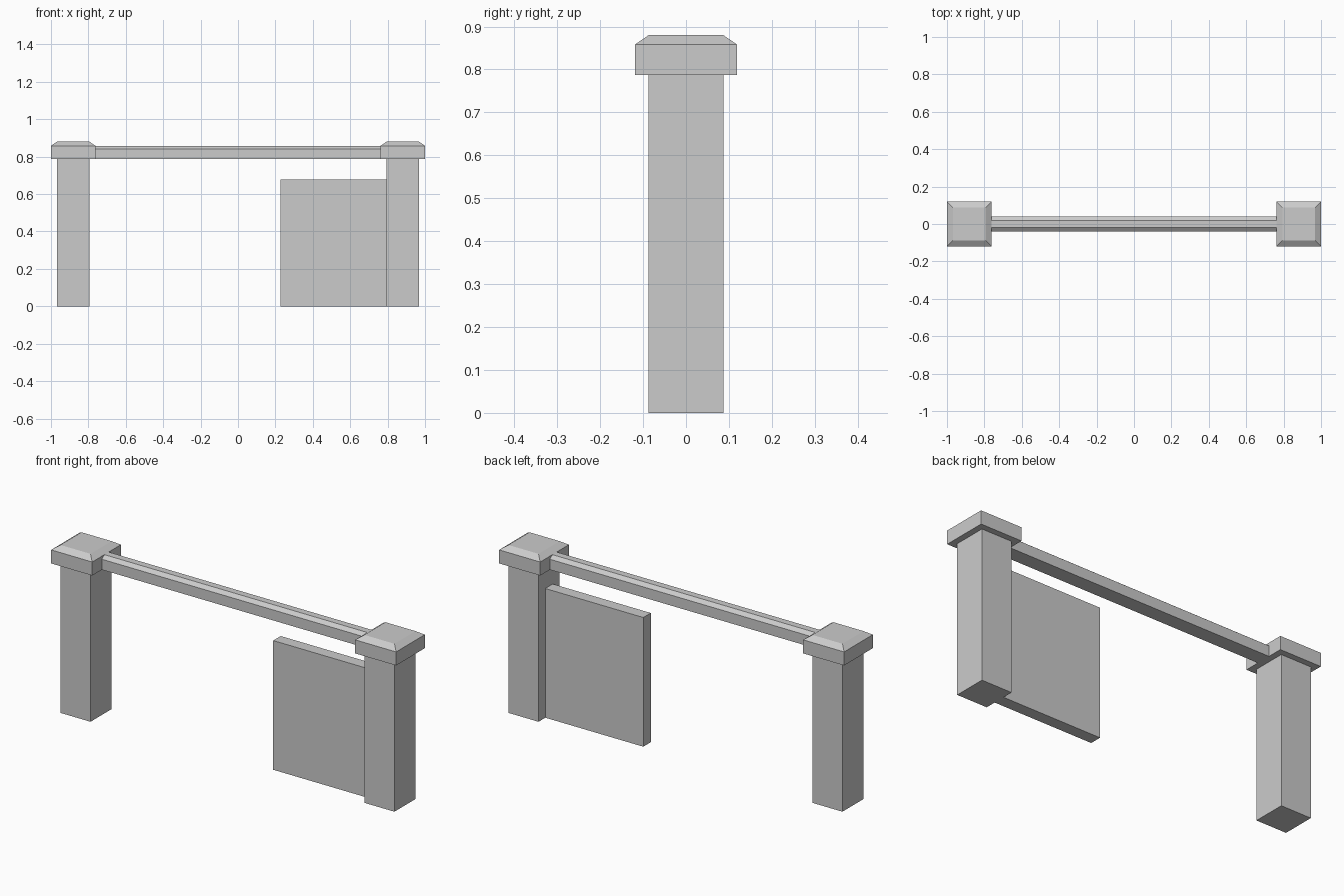
import bpy
import bmesh

if "Cube" in bpy.data.objects:
    bpy.data.objects.remove(bpy.data.objects["Cube"])


def box(name, x0, x1, y0, y1, z0, z1):
    bm = bmesh.new()
    bmesh.ops.create_cube(bm, size=1)
    for v in bm.verts:
        v.co.x = x1 if v.co.x > 0 else x0
        v.co.y = y1 if v.co.y > 0 else y0
        v.co.z = z1 if v.co.z > 0 else z0
    return finish(name, bm)


def prism(name, rings):
    """Stack of rectangles (x0, x1, half_y, z) skinned into a closed solid."""
    bm = bmesh.new()
    loops = [[bm.verts.new((x, y, z)) for x, y in
              ((x0, -h), (x1, -h), (x1, h), (x0, h))] for x0, x1, h, z in rings]
    bm.faces.new(loops[0][::-1])
    bm.faces.new(loops[-1])
    for a, b in zip(loops, loops[1:]):
        for i in range(4):
            j = (i + 1) % 4
            bm.faces.new((a[i], a[j], b[j], b[i]))
    return finish(name, bm)


def finish(name, bm):
    bmesh.ops.recalc_face_normals(bm, faces=bm.faces)
    mesh = bpy.data.meshes.new(name)
    bm.to_mesh(mesh)
    bm.free()
    obj = bpy.data.objects.new(name, mesh)
    bpy.context.collection.objects.link(obj)
    return obj


POST_X, POST_H, CAP_H = 0.881, 0.087, 0.119
Z_CAP, Z_EDGE, Z_TOP = 0.787, 0.858, 0.88

# Posts with chamfered caps
for side, s in (("left", -1), ("right", 1)):
    c = s * POST_X
    box(side + "_post", c - POST_H, c + POST_H, -POST_H, POST_H, 0, Z_CAP)
    prism(side + "_post_cap", [
        (c - CAP_H, c + CAP_H, CAP_H, Z_CAP),
        (c - CAP_H, c + CAP_H, CAP_H, Z_EDGE),
        (c - POST_H, c + POST_H, POST_H, Z_TOP)])

# Chamfered top rail between the caps
rail_x = POST_X - CAP_H + 0.003
prism("top_rail", [
    (-rail_x, rail_x, 0.039, Z_CAP),
    (-rail_x, rail_x, 0.039, 0.842),
    (-rail_x, rail_x, 0.018, Z_EDGE)])

# Half-width panel against the right post
box("side_panel", 0.226, POST_X - POST_H + 0.003, -0.031, 0.031, 0, 0.677)
